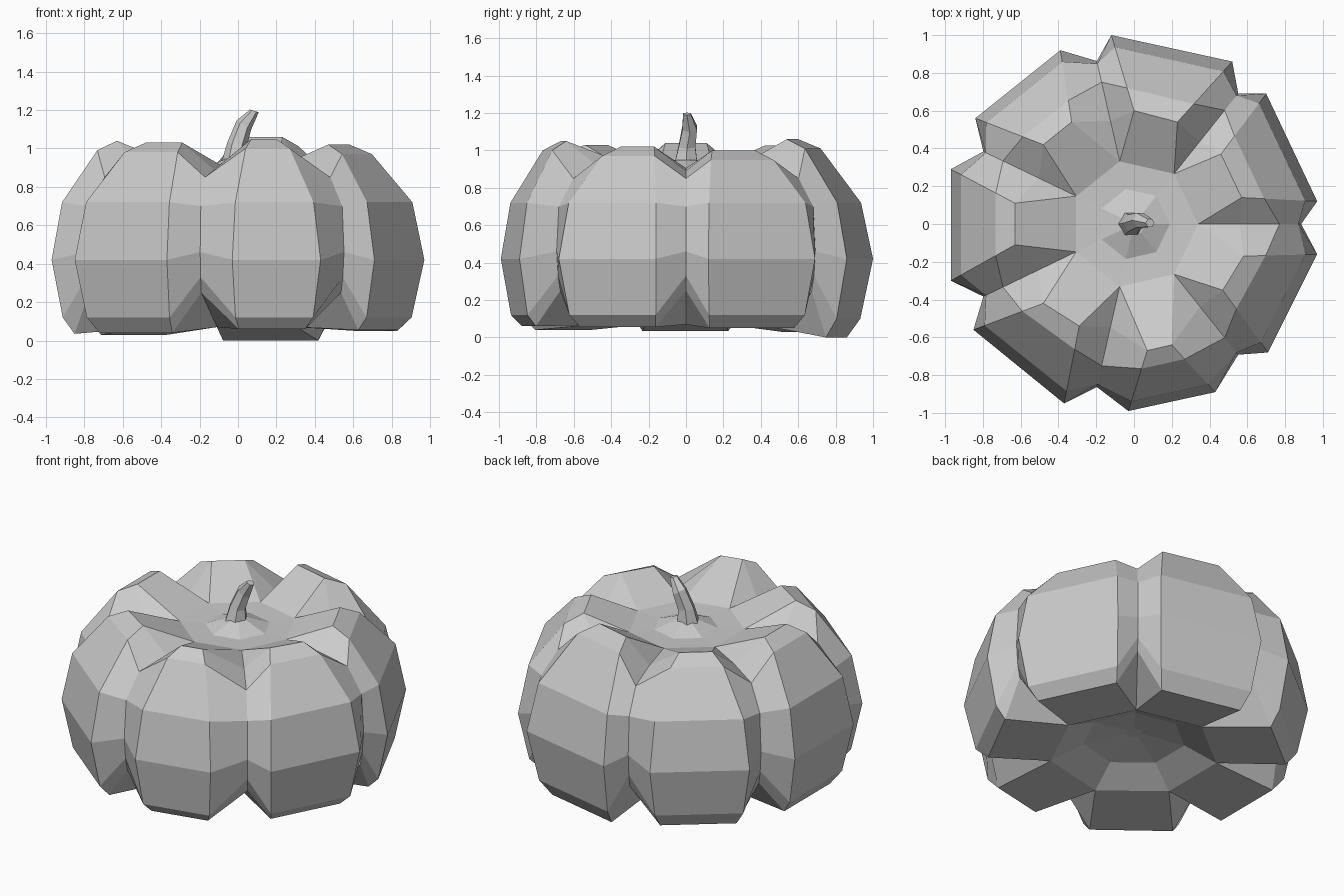
import bpy, bmesh, math
from mathutils import Vector

if "Cube" in bpy.data.objects:
    bpy.data.objects.remove(bpy.data.objects["Cube"])

# Seven lobes, counter-clockwise: outer corner pair, crown corner pair, bottom z, crown z
LOBES = [
    ((.97, .12), (.70, .69), (.57, .14), (.46, .37), .05, 1.00),
    ((.52, .86), (-.12, 1.0), (.23, .54), (.0, .60), .0, 1.06),
    ((-.39, .92), (-.84, .56), (-.33, .54), (-.48, .42), .03, 1.025),
    ((-.97, .29), (-.97, -.30), (-.63, .11), (-.63, -.11), .035, 1.04),
    ((-.85, -.56), (-.37, -.95), (-.48, -.42), (-.29, -.54), .04, 1.03),
    ((-.03, -.99), (.43, -.89), (.07, -.67), (.20, -.64), .06, 1.05),
    ((.71, -.68), (.97, -.16), (.47, -.35), (.58, -.17), .055, 1.02),
]
N = len(LOBES)
BULGE = [.65, .83, 1.0, .84, .3, 0.0]            # crown-to-outer blend per level
VALLEY = [(.86, .25), (.875, .33), (.885, .46), (.87, .70), (.77, .85), (.56, .89)]
UNDERSIDE = [(.49, .07), (.30, .16), (.05, .20)]
CROWN = [(.34, .905), (.19, .90), (.06, .95)]


def finish(bm, name):
    bmesh.ops.recalc_face_normals(bm, faces=bm.faces)
    mesh = bpy.data.meshes.new(name)
    bm.to_mesh(mesh)
    bm.free()
    obj = bpy.data.objects.new(name, mesh)
    bpy.context.collection.objects.link(obj)
    return obj


def bridge(bm, a, b):
    n = len(a)
    for i in range(n):
        j = (i + 1) % n
        bm.faces.new((a[i], a[j], b[j], b[i]))


def polar(bm, k, r, z):
    a = math.tau * k / N
    return bm.verts.new((r * math.cos(a), r * math.sin(a), z))


# Pumpkin body
bm = bmesh.new()
rings = []
for level, t in enumerate(BULGE):
    ring = []
    for k, (o1, o2, i1, i2, zb, zt) in enumerate(LOBES):
        z = (zb, .12 if zb > .02 else .10, .42, .72, zt - .05, zt)[level]
        for o, i in ((o1, i1), (o2, i2)):
            p = Vector(i).lerp(Vector(o), t)
            ring.append(bm.verts.new((p.x, p.y, z)))
        ring.append(polar(bm, k + 1, *VALLEY[level]))
    rings.append(ring)
for a, b in zip(rings, rings[1:]):
    bridge(bm, a, b)

# Sunken underside and crown, each closing the lobes onto seven-sided rings
for edge, profile in ((rings[0], UNDERSIDE), (rings[-1], CROWN)):
    caps = [[polar(bm, k, r, z) for k in range(N)] for r, z in profile]
    inner = caps[0]
    for k in range(N):
        c1, c2, v = edge[3 * k:3 * k + 3]
        here, after = inner[k], inner[(k + 1) % N]
        bm.faces.new((c1, c2, after, here))
        bm.faces.new((c2, v, after))
        bm.faces.new((edge[3 * k - 1], c1, here))
    for a, b in zip(caps, caps[1:]):
        bridge(bm, a, b)
    bm.faces.new(caps[-1])
finish(bm, "pumpkin_body")

# Curved six-sided stem: centre x, y, z, radius, lean
STEM = [(-.015, .0, .93, .07, 0), (-.005, .005, 1.02, .052, .2),
        (.03, .02, 1.12, .045, .6), (.085, .005, 1.195, .024, .3)]
bm = bmesh.new()
loops = []
for x, y, z, r, lean in STEM:
    loop = []
    for i in range(6):
        a = math.tau * i / 6
        dx = r * math.cos(a)
        loop.append(bm.verts.new((x + dx * math.cos(lean), y + r * math.sin(a),
                                  z - dx * math.sin(lean))))
    loops.append(loop)
for a, b in zip(loops, loops[1:]):
    bridge(bm, a, b)
bm.faces.new(loops[0])
bm.faces.new(loops[-1])
finish(bm, "stem")
